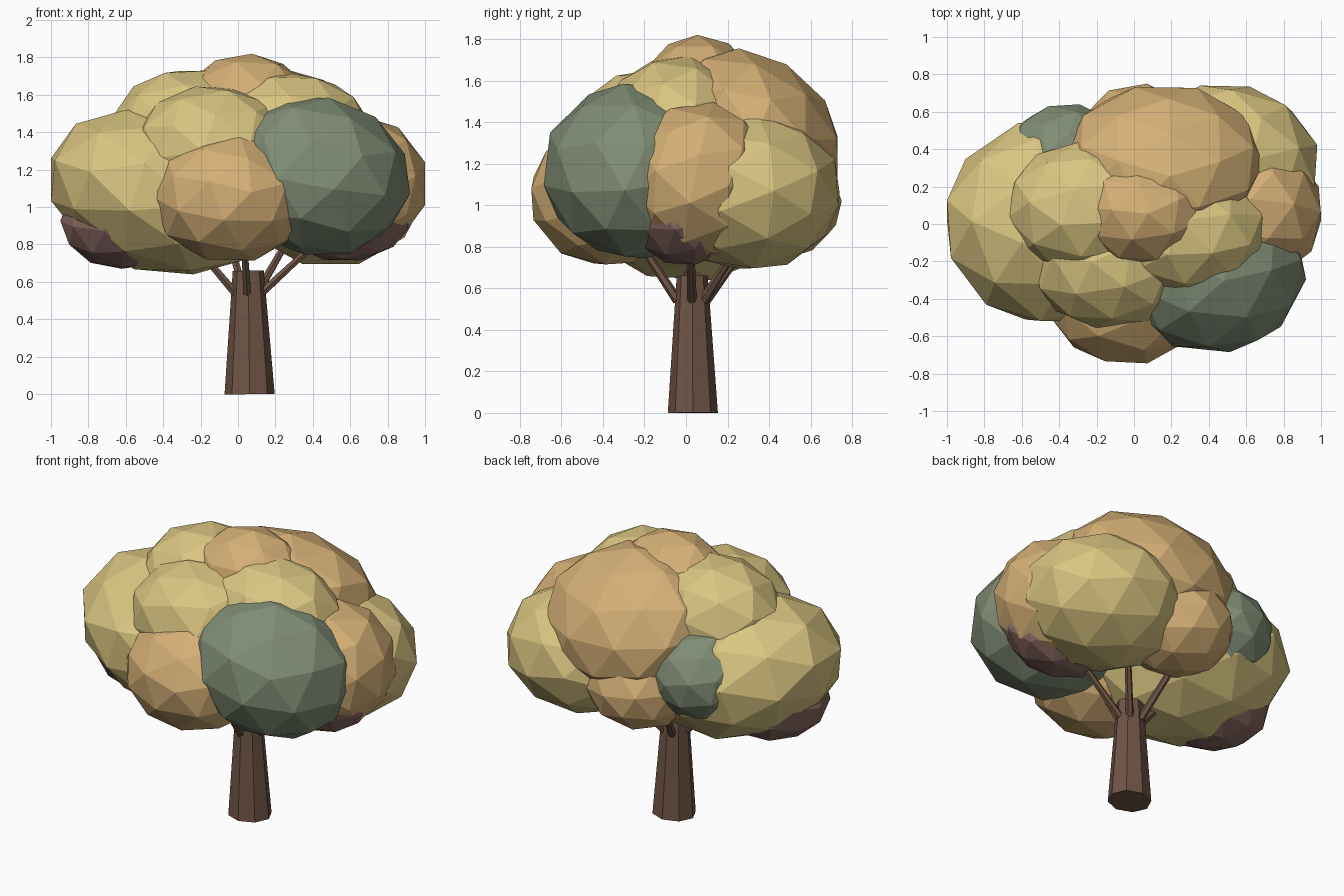
import bpy, bmesh, math, random
from mathutils import Vector, Euler

if "Cube" in bpy.data.objects:
    bpy.data.objects.remove(bpy.data.objects["Cube"])

random.seed(4)


def material(name, rgb):
    m = bpy.data.materials.new(name)
    m.diffuse_color = (*rgb, 1)
    m.use_nodes = True
    m.node_tree.nodes["Principled BSDF"].inputs["Base Color"].default_value = m.diffuse_color
    return m


MATS = {
    "yellow": material("yellow_leaf", (0.70, 0.56, 0.22)),
    "orange": material("orange_leaf", (0.66, 0.43, 0.18)),
    "green": material("green_leaf", (0.22, 0.27, 0.18)),
    "plum": material("plum_leaf", (0.25, 0.14, 0.12)),
    "bark": material("bark", (0.16, 0.09, 0.06)),
}


def finish(name, bm, mat):
    mesh = bpy.data.meshes.new(name)
    bm.to_mesh(mesh)
    bm.free()
    mesh.materials.append(MATS[mat])
    ob = bpy.data.objects.new(name, mesh)
    bpy.context.collection.objects.link(ob)
    return ob


def clump(name, mat, centre, radii, tilt=None, lean=(0, 0)):
    """Faceted leaf clump: turned, leaning icosphere with exact half-extents."""
    bm = bmesh.new()
    bmesh.ops.create_icosphere(bm, subdivisions=2, radius=1)
    turn = tilt or [random.uniform(-0.4, 0.4), random.uniform(-0.4, 0.4),
                    random.uniform(0, 6.28)]
    rot = Euler(turn).to_matrix()
    for v in bm.verts:
        v.co = rot @ v.co
        v.co.z -= lean[0] * v.co.x + lean[1] * v.co.y
    ext = [max(abs(v.co[i]) for v in bm.verts) for i in range(3)]
    for v in bm.verts:
        v.co = Vector([centre[i] + v.co[i] / ext[i] * radii[i] for i in range(3)])
    finish(name, bm, mat)


def limb(name, a, b, r1, r2, sides):
    """Tapered prism from a to b."""
    a, b = Vector(a), Vector(b)
    bm = bmesh.new()
    bmesh.ops.create_cone(bm, cap_ends=True, segments=sides, radius1=r1,
                          radius2=r2, depth=(b - a).length)
    ob = finish(name, bm, "bark")
    ob.location = (a + b) / 2
    ob.rotation_mode = 'QUATERNION'
    ob.rotation_quaternion = Vector((0, 0, 1)).rotation_difference(b - a)
    return ob


# Trunk
trunk = limb("trunk", (0.062, 0.033, 0), (0.055, 0.03, 0.66), 0.134, 0.083, 8)
trunk.scale.y = 0.9

# Branches fanning out from the trunk top
tips = [(0.03, -0.25, 0.86), (0.45, 0.02, 0.84), (0.3, 0.3, 0.88),
        (-0.06, 0.34, 0.88), (-0.27, 0.0, 0.84)]
for i, t in enumerate(tips):
    out = Vector((t[0] - 0.055, t[1] - 0.03, 0)).normalized()
    base = Vector((0.055, 0.03, 0.54)) + out * 0.07
    limb(f"branch_{i + 1}", base, t, 0.024, 0.017, 6)

# Main crown
clump("left_clump", "yellow", (-0.42, 0.01, 1.08), (0.58, 0.53, 0.44), (0.1, -0.35, 0.3), (0.2, 0))
clump("front_right_clump", "green", (0.42, -0.245, 1.165), (0.5, 0.44, 0.42), (0.15, 0.1, 0.2), (0.08, 0))
clump("front_clump", "orange", (-0.04, -0.385, 1.05), (0.42, 0.36, 0.335))
clump("back_clump", "orange", (0.16, 0.335, 1.355), (0.54, 0.395, 0.40), (0.2, 0.0, 0.3), (0, 0.28))
clump("back_right_clump", "yellow", (0.49, 0.3, 1.065), (0.49, 0.44, 0.37))
clump("right_clump", "orange", (0.63, 0.06, 1.12), (0.37, 0.36, 0.375))

# Upper crown
clump("upper_front_clump", "yellow", (-0.13, -0.2, 1.315), (0.42, 0.36, 0.33))
clump("upper_left_clump", "yellow", (-0.25, 0.08, 1.4), (0.43, 0.36, 0.33))
clump("upper_right_clump", "yellow", (0.28, -0.04, 1.37), (0.42, 0.35, 0.35))
clump("top_clump", "orange", (0.05, 0.06, 1.51), (0.36, 0.29, 0.31), (0.05, 0.05, 0.5))

# Small accent clumps low on the crown
clump("low_right_clump", "plum", (0.57, 0.0, 0.97), (0.355, 0.27, 0.255))
clump("low_left_clump", "plum", (-0.61, -0.01, 0.92), (0.34, 0.32, 0.25))
clump("back_left_clump", "green", (-0.36, 0.37, 1.14), (0.31, 0.27, 0.27))
clump("low_back_clump", "orange", (0.02, 0.42, 1.01), (0.33, 0.33, 0.28))
